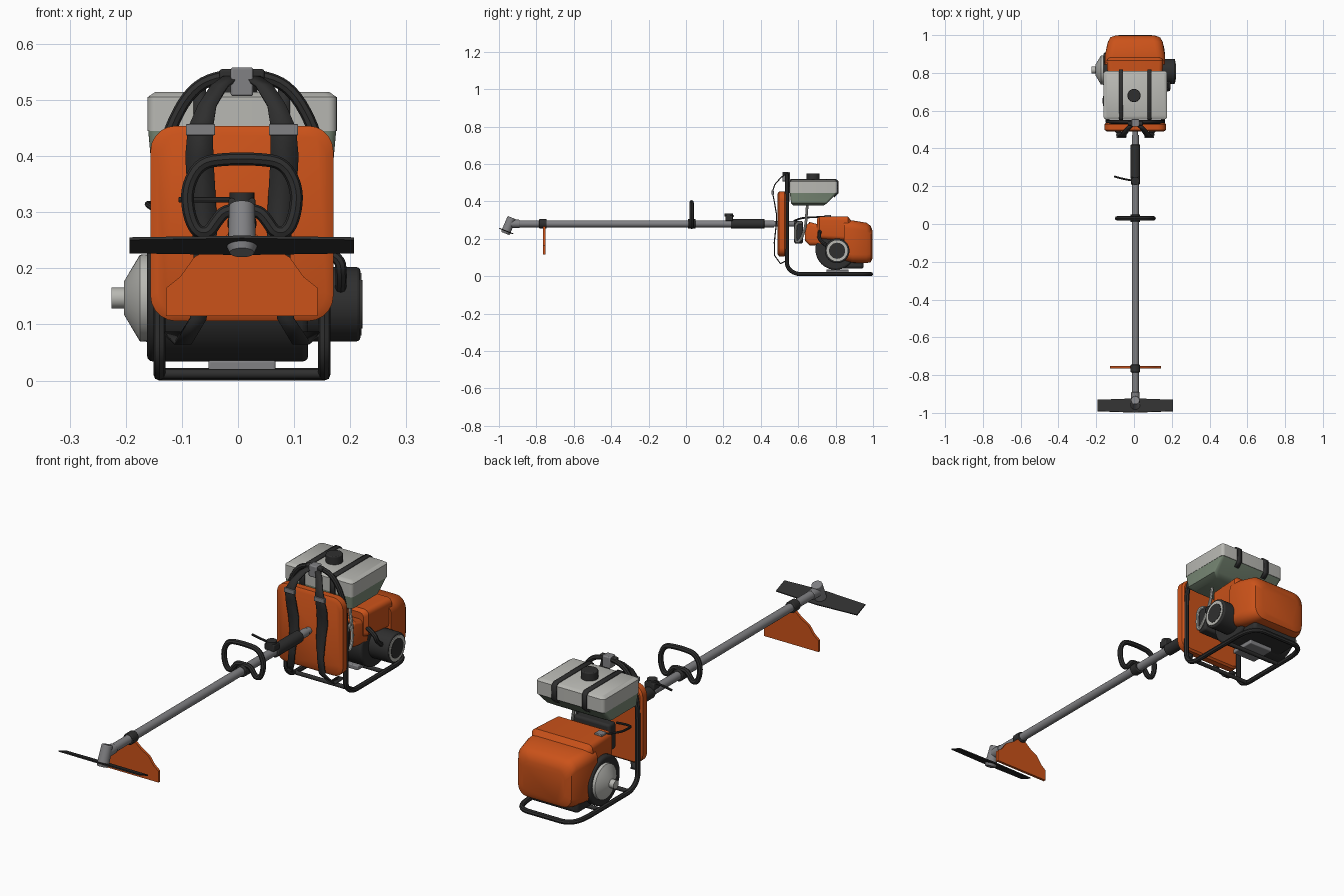
import bpy, bmesh, math
from mathutils import Vector, Matrix

if "Cube" in bpy.data.objects:
    bpy.data.objects.remove(bpy.data.objects["Cube"])

CX = 0.007  # centre line of shaft, frame and tank


def material(name, rgb):
    m = bpy.data.materials.new(name)
    m.diffuse_color = (*rgb, 1)
    m.use_nodes = True
    m.node_tree.nodes["Principled BSDF"].inputs["Base Color"].default_value = m.diffuse_color
    return m


ORANGE = material("orange", (0.60, 0.085, 0.01))
DARK = material("dark", (0.028, 0.028, 0.028))
METAL = material("metal", (0.22, 0.22, 0.23))
LIGHT = material("light_grey", (0.48, 0.48, 0.45))
FUEL = material("fuel_green", (0.19, 0.25, 0.18))


def finish(ob, mat, bevel=0.0, angle=35):
    bpy.ops.object.select_all(action='DESELECT')
    ob.select_set(True)
    bpy.context.view_layer.objects.active = ob
    ob.data.materials.clear()
    ob.data.materials.append(mat)
    if bevel:
        b = ob.modifiers.new("bevel", 'BEVEL')
        b.width, b.segments, b.limit_method = bevel, 3, 'ANGLE'
        b.angle_limit = math.radians(40)
    bpy.ops.object.shade_smooth_by_angle(angle=math.radians(angle))
    return ob


def from_bm(name, bm, mat, bevel=0.0):
    bmesh.ops.recalc_face_normals(bm, faces=bm.faces)
    me = bpy.data.meshes.new(name)
    bm.to_mesh(me)
    bm.free()
    ob = bpy.data.objects.new(name, me)
    bpy.context.collection.objects.link(ob)
    return finish(ob, mat, bevel)


def cyl(name, p0, p1, r0, mat, r1=None, n=28, bevel=0.0):
    p0, p1 = Vector(p0), Vector(p1)
    rot = (p1 - p0).to_track_quat('Z', 'Y').to_matrix().to_4x4()
    bm = bmesh.new()
    bmesh.ops.create_cone(bm, cap_ends=True, segments=n, radius1=r0,
                          radius2=r0 if r1 is None else r1, depth=(p1 - p0).length,
                          matrix=Matrix.Translation((p0 + p1) / 2) @ rot)
    return from_bm(name, bm, mat, bevel)


def loft(name, axis, rings, mat, bevel=0.0):
    """Rounded rectangles (position, u0, u1, v0, v1, corner radius) joined along an axis."""
    bm, loops = bmesh.new(), []
    for p, u0, u1, v0, v1, r in rings:
        ring = []
        for k in range(4):
            cu = (u1 - r) if k in (0, 3) else (u0 + r)
            cv = (v1 - r) if k < 2 else (v0 + r)
            for j in range(6):
                a = math.radians(90 * k + 18 * j)
                u, v = cu + r * math.cos(a), cv + r * math.sin(a)
                ring.append(bm.verts.new({'x': (p, u, v), 'y': (u, p, v), 'z': (u, v, p)}[axis]))
        loops.append(ring)
    n = len(loops[0])
    for a, b in zip(loops, loops[1:]):
        for i in range(n):
            bm.faces.new((a[i], a[(i + 1) % n], b[(i + 1) % n], b[i]))
    bm.faces.new(loops[0])
    bm.faces.new(loops[-1])
    return from_bm(name, bm, mat, bevel)


def box(name, x0, x1, y0, y1, z0, z1, mat, bevel=0.004):
    bm = bmesh.new()
    bmesh.ops.create_cube(bm, size=1)
    for v in bm.verts:
        v.co = Vector(((x0 + x1) / 2 + v.co.x * (x1 - x0), (y0 + y1) / 2 + v.co.y * (y1 - y0),
                       (z0 + z1) / 2 + v.co.z * (z1 - z0)))
    return from_bm(name, bm, mat, bevel)


def tube(name, pts, r, mat, cyclic=False):
    cu = bpy.data.curves.new(name, 'CURVE')
    cu.dimensions, cu.bevel_depth, cu.bevel_resolution = '3D', r, 2
    cu.use_fill_caps = True
    s = cu.splines.new('NURBS')
    s.points.add(len(pts) - 1)
    for q, p in zip(s.points, pts):
        q.co = (*p, 1)
    s.order_u, s.resolution_u = 3, 5
    s.use_cyclic_u, s.use_endpoint_u = cyclic, not cyclic
    ob = bpy.data.objects.new(name, cu)
    bpy.context.collection.objects.link(ob)
    bpy.ops.object.select_all(action='DESELECT')
    ob.select_set(True)
    bpy.context.view_layer.objects.active = ob
    bpy.ops.object.convert(target='MESH')
    return finish(bpy.context.object, mat)


def strap(name, pts, mat, thick=0.005):
    """Flat ribbon through (x, y, z, width), width lying along x."""
    bm = bmesh.new()
    rows = [[bm.verts.new((x + s * w / 2, y, z)) for s in (-1, 1)] for x, y, z, w in pts]
    for a, b in zip(rows, rows[1:]):
        bm.faces.new((a[0], a[1], b[1], b[0]))
    ob = from_bm(name, bm, mat)
    m = ob.modifiers.new("thickness", 'SOLIDIFY')
    m.thickness, m.offset = thick, 0
    return ob


def plate(name, outline, thick, mat, matrix):
    """Extruded flat outline."""
    bm = bmesh.new()
    f = bm.faces.new([bm.verts.new((u, v, -thick / 2)) for u, v in outline])
    ext = bmesh.ops.extrude_face_region(bm, geom=[f])
    bmesh.ops.translate(bm, vec=(0, 0, thick), verts=[v for v in ext['geom'] if isinstance(v, bmesh.types.BMVert)])
    bm.transform(matrix)
    return from_bm(name, bm, mat)


def mirrored(half):
    return half + [(-x, y) for x, y in reversed(half)]


# Shaft, socket and collars
cyl("shaft", (CX, -0.93, 0.28), (CX, 0.47, 0.28), 0.0185, METAL)
cyl("shaft_socket", (CX, 0.45, 0.28), (CX, 0.60, 0.28), 0.015, METAL)
cyl("guard_collar", (CX, -0.785, 0.28), (CX, -0.745, 0.28), 0.025, DARK, bevel=0.003)
cyl("handle_clamp", (CX, 0.01, 0.28), (CX, 0.05, 0.28), 0.026, DARK, bevel=0.003)
cyl("rear_grip", (CX, 0.24, 0.28), (CX, 0.42, 0.28), 0.026, DARK, bevel=0.004)

# Cutting head and blade, tilted forward
tilt = math.radians(-22)
hub = Vector((CX, -0.961, 0.241))
up = Vector((0, math.sin(-tilt), math.cos(tilt)))
cyl("gear_head", hub, hub + up * 0.078, 0.025, METAL, r1=0.023, bevel=0.004)
cyl("gear_neck", (CX, -0.945, 0.28), (CX, -0.89, 0.28), 0.022, METAL, bevel=0.003)
cyl("blade_nut", hub - up * 0.014, hub, 0.022, METAL, r1=0.028)
plate("blade", mirrored([(0.0, -0.04), (0.2, -0.032), (0.2, 0.032), (0.0, 0.0401)][1:3]) and
      [(0, -0.04), (0.2, -0.032), (0.2, 0.032), (0, 0.04), (-0.2, 0.032), (-0.2, -0.032)],
      0.005, DARK, Matrix.Translation(hub) @ Matrix.Rotation(tilt, 4, 'X'))

# Debris guard
upright = Matrix.Rotation(math.radians(90), 4, 'X')
plate("debris_guard", mirrored([(0.135, 0.115), (0.135, 0.165), (0.11, 0.185), (0.085, 0.22), (0.05, 0.24), (0.02, 0.265)]),
      0.012, ORANGE, Matrix.Translation((CX, -0.758, 0)) @ upright)

# Loop handle
half = [(0.0, 0.303), (0.03, 0.303), (0.045, 0.285), (0.06, 0.262), (0.082, 0.265), (0.096, 0.30), (0.098, 0.345), (0.075, 0.388), (0.03, 0.395)]
loop = half + [(-x, z) for x, z in reversed(half[1:])]
tube("loop_handle", [(CX + x, 0.03, z) for x, z in loop], 0.0115, DARK, True)

# Throttle
box("throttle_body", CX - 0.024, CX + 0.024, 0.21, 0.25, 0.295, 0.325, DARK)
cyl("throttle_knob", (CX, 0.228, 0.32), (CX, 0.228, 0.335), 0.022, DARK)
tube("throttle_lever", [(CX, 0.228, 0.322), (-0.05, 0.235, 0.322), (-0.105, 0.252, 0.322)], 0.005, DARK)

# Carrying frame: one closed tube, arch at the back, loop on the ground
half = [(0.03, 0.54, 0.545), (0.085, 0.54, 0.525), (0.125, 0.54, 0.46), (0.147, 0.54, 0.38), (0.147, 0.54, 0.25),
        (0.147, 0.54, 0.10), (0.147, 0.54, 0.045), (0.147, 0.585, 0.011), (0.147, 0.65, 0.011),
        (0.147, 0.80, 0.011), (0.147, 0.94, 0.011), (0.11, 0.989, 0.011), (0.05, 0.989, 0.011)]
tube("carrying_frame", [(CX + x, y, z) for x, y, z in half] +
     [(CX - x, y, z) for x, y, z in reversed(half)], 0.011, DARK, True)
for i, y in enumerate((0.60, 0.81)):
    cyl(f"frame_crossbar_{i}", (CX - 0.147, y, 0.012), (CX + 0.147, y, 0.012), 0.009, DARK, n=16)
box("engine_mount", CX - 0.06, CX + 0.06, 0.75, 0.87, 0.016, 0.036, METAL)
box("top_hanger", CX - 0.02, CX + 0.02, 0.515, 0.555, 0.507, 0.558, METAL)
box("hanger_bar", CX - 0.04, CX + 0.04, 0.522, 0.545, 0.537, 0.555, DARK)

# Back pad
loft("back_pad", 'y', [(0.49, -0.143, 0.157, 0.118, 0.441, 0.04), (0.498, -0.156, 0.17, 0.106, 0.454, 0.045),
                       (0.527, -0.156, 0.17, 0.106, 0.454, 0.045), (0.535, -0.148, 0.162, 0.114, 0.446, 0.04)], ORANGE)

# Shoulder straps and buckles
path = [(0.012, 0.53, 0.545, 0.03), (0.04, 0.505, 0.525, 0.03), (0.062, 0.475, 0.49, 0.033), (0.074, 0.462, 0.45, 0.045),
        (0.076, 0.472, 0.40, 0.05), (0.072, 0.484, 0.33, 0.05), (0.066, 0.482, 0.27, 0.045), (0.07, 0.472, 0.18, 0.03),
        (0.078, 0.474, 0.11, 0.03), (0.105, 0.505, 0.067, 0.03), (0.125, 0.54, 0.085, 0.03)]
for s, side in ((-1, "left"), (1, "right")):
    strap(f"shoulder_strap_{side}", [(CX + s * x, y, z, w) for x, y, z, w in path], DARK, 0.006)
    bx = CX + s * 0.074
    box(f"strap_buckle_{side}", bx - 0.026, bx + 0.026, 0.456, 0.47, 0.437, 0.457, METAL, 0.002)

# Fuel tank
loft("tank_lower", 'z', [(0.377, -0.125, 0.14, 0.575, 0.735, 0.015), (0.39, -0.155, 0.17, 0.562, 0.755, 0.015),
                         (0.445, -0.16, 0.175, 0.555, 0.808, 0.015)], FUEL)
loft("tank_upper", 'z', [(0.445, -0.161, 0.176, 0.554, 0.81, 0.015), (0.505, -0.161, 0.176, 0.554, 0.81, 0.015),
                         (0.514, -0.148, 0.163, 0.566, 0.798, 0.012)], LIGHT)
cyl("fuel_cap", (0, 0.68, 0.51), (0, 0.68, 0.55), 0.035, DARK, bevel=0.004)
cyl("fuel_cap_base", (0, 0.68, 0.51), (0, 0.68, 0.524), 0.028, DARK)
for s in (-1, 1):
    x = CX + s * 0.075
    strap(f"tank_strap_{'left' if s < 0 else 'right'}",
          [(x, y, z, 0.022) for y, z in ((0.55, 0.40), (0.55, 0.505), (0.563, 0.516), (0.80, 0.516), (0.813, 0.505), (0.813, 0.445), (0.79, 0.425))], DARK, 0.008)

# Engine: fan housing, hood and rear cover
cyl("fan_housing", (-0.162, 0.80, 0.142), (0.125, 0.80, 0.142), 0.108, DARK, n=40, bevel=0.01)
box("crankcase", -0.13, 0.11, 0.76, 0.95, 0.04, 0.12, DARK, 0.015)
loft("rear_cover", 'y', [(0.845, -0.155, 0.165, 0.085, 0.298, 0.04), (0.89, -0.155, 0.165, 0.072, 0.298, 0.045),
                         (0.965, -0.138, 0.152, 0.07, 0.286, 0.045), (0.988, -0.125, 0.138, 0.075, 0.268, 0.045),
                         (0.998, -0.098, 0.11, 0.095, 0.24, 0.04)], ORANGE)
loft("engine_hood", 'y', [(0.70, -0.12, 0.13, 0.20, 0.308, 0.02), (0.715, -0.135, 0.145, 0.20, 0.32, 0.022),
                          (0.865, -0.145, 0.155, 0.19, 0.32, 0.022), (0.885, -0.13, 0.14, 0.19, 0.295, 0.02)], ORANGE)
loft("intake_cowl", 'y', [(0.635, -0.08, 0.11, 0.19, 0.26, 0.02), (0.66, -0.09, 0.12, 0.165, 0.29, 0.02),
                          (0.73, -0.10, 0.13, 0.165, 0.27, 0.02)], ORANGE)
box("air_filter", -0.06, 0.12, 0.578, 0.626, 0.175, 0.295, DARK, 0.01)

# Muffler on the right side
for name, x, r, mat in (("muffler", 0.218, 0.066, DARK), ("muffler_ring", 0.2205, 0.056, LIGHT), ("muffler_core", 0.222, 0.043, DARK)):
    cyl(name, (0.12, 0.808, 0.136), (x, 0.808, 0.136), r, mat, n=32, bevel=0.006 if r > 0.06 else 0)
tube("starter_lever", [(0.11, 0.72, 0.25), (0.18, 0.71, 0.225), (0.185, 0.715, 0.19), (0.183, 0.75, 0.165)], 0.010, DARK)

# Recoil starter on the left side
c = (0.815, 0.147)
cyl("starter_rim", (-0.15, *c), (-0.175, *c), 0.079, LIGHT, r1=0.077, n=32)
cyl("starter_cone", (-0.175, *c), (-0.203, *c), 0.077, LIGHT, r1=0.03, n=32)
cyl("starter_stub", (-0.20, *c), (-0.225, *c), 0.019, LIGHT, n=12)

# Hoses and cable
tube("fuel_hose", [(0.10, 0.65, 0.40), (0.10, 0.645, 0.34), (0.115, 0.64, 0.27), (0.13, 0.62, 0.20), (0.13, 0.59, 0.175),
                   (0.13, 0.582, 0.22), (0.13, 0.59, 0.295), (0.12, 0.62, 0.285)], 0.007, LIGHT)
tube("throttle_cable", [(-0.10, 0.76, 0.318), (-0.155, 0.70, 0.315), (-0.165, 0.64, 0.315), (-0.14, 0.58, 0.30), (-0.05, 0.56, 0.28)], 0.005, DARK)
box("ignition_switch", -0.125, -0.09, 0.74, 0.775, 0.315, 0.328, METAL, 0.003)
